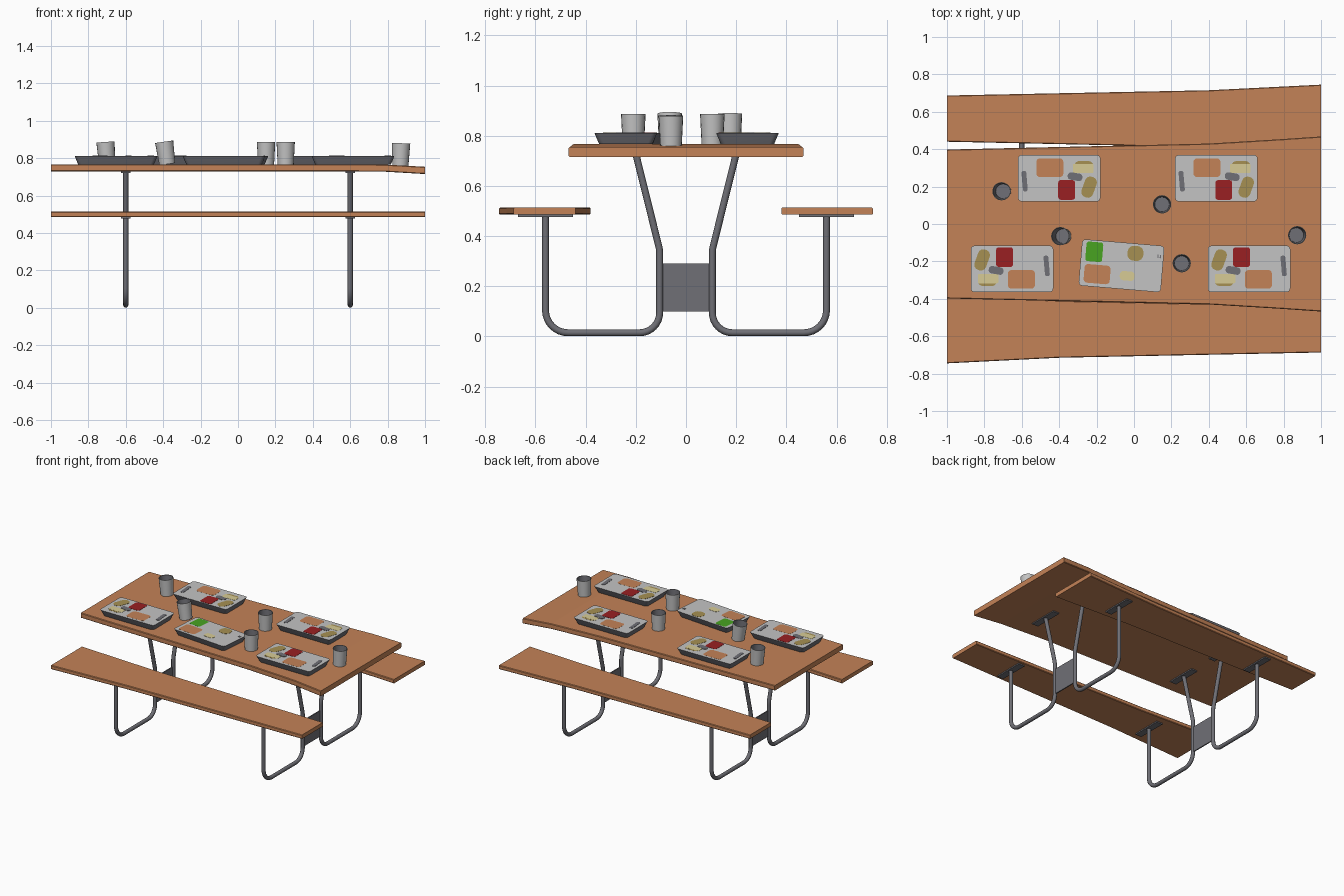
import bpy, bmesh, math
from mathutils import Vector, Matrix

if "Cube" in bpy.data.objects:
    bpy.data.objects.remove(bpy.data.objects["Cube"])


def mat(name, rgb):
    m = bpy.data.materials.new(name)
    m.diffuse_color = (*rgb, 1)
    m.use_nodes = True
    m.node_tree.nodes["Principled BSDF"].inputs["Base Color"].default_value = m.diffuse_color
    return m


WOOD = mat("warm wood", (0.55, 0.225, 0.095))
METAL = mat("dark steel", (0.16, 0.16, 0.18))
GREY = mat("light grey", (0.55, 0.55, 0.55))
RED = mat("dark red", (0.32, 0.014, 0.016))
GREEN = mat("green", (0.065, 0.37, 0.015))
PALE = mat("pale yellow", (0.68, 0.60, 0.30))
GOLD = mat("mustard", (0.38, 0.28, 0.085))


def finish(name, bm, mats, smooth=False):
    bmesh.ops.recalc_face_normals(bm, faces=bm.faces)
    me = bpy.data.meshes.new(name)
    bm.to_mesh(me)
    bm.free()
    for m in mats:
        me.materials.append(m)
    ob = bpy.data.objects.new(name, me)
    bpy.context.collection.objects.link(ob)
    if smooth:
        smooth_angle(ob)
    return ob


def smooth_angle(ob):
    bpy.ops.object.select_all(action='DESELECT')
    ob.select_set(True)
    bpy.context.view_layer.objects.active = ob
    bpy.ops.object.shade_smooth_by_angle(angle=math.radians(35))


def loft(bm, rings):
    """Skin closed rings of points; returns first cap, last cap."""
    vs = [[bm.verts.new(p) for p in r] for r in rings]
    n = len(vs[0])
    for a, b in zip(vs, vs[1:]):
        for i in range(n):
            bm.faces.new((a[i], a[(i + 1) % n], b[(i + 1) % n], b[i]))
    return bm.faces.new(vs[0][::-1]), bm.faces.new(vs[-1])


def box(name, c, s, m):
    bm = bmesh.new()
    bmesh.ops.create_cube(bm, size=1, matrix=Matrix.Translation(c) @ Matrix.Diagonal((*s, 1)))
    return finish(name, bm, [m])


def plank(name, stations):
    """Board through stations (x, y0, y1, z0, z1) with softened long edges."""
    bm = bmesh.new()
    e = 0.004
    loft(bm, [[(x, y0, z0 + e), (x, y0 + e, z0), (x, y1 - e, z0), (x, y1, z0 + e),
               (x, y1, z1 - e), (x, y1 - e, z1), (x, y0 + e, z1), (x, y0, z1 - e)]
              for x, y0, y1, z0, z1 in stations])
    return finish(name, bm, [WOOD])


# table top, widening and drooping at the right end
plank("table_top", [(-1, -.398, .398, .73, .767), (.4, -.43, .43, .73, .767),
                    (.78, -.453, .453, .728, .766), (1, -.468, .468, .715, .754)])

# benches, one is the other turned half round
for name, turn in (("back_bench", 0), ("front_bench", math.pi)):
    b = plank(name, [(-1, .44, .687, .485, .514), (.4, .41, .715, .485, .514),
                     (1, .38, .745, .485, .514)])
    b.data.transform(Matrix.Rotation(turn, 4, 'Z'))


def fillet(pts, radii, n=8):
    """Round the inner corners of a path."""
    pts = [Vector(p) for p in pts]
    out = [pts[0]]
    for a, p, b, r in zip(pts, pts[1:], pts[2:], radii):
        u, v = (a - p).normalized(), (b - p).normalized()
        half = u.angle(v) / 2
        c = p + (u + v).normalized() * (r / math.sin(half))
        d = r / math.tan(half)
        s, t = (p + u * d - c).normalized(), (p + v * d - c).normalized()
        w = s.angle(t)
        for i in range(n + 1):
            k = i / n
            out.append(c + (s * math.sin((1 - k) * w) + t * math.sin(k * w)) * (r / math.sin(w)))
    return out + [pts[-1]]


# bent tube legs with brackets and joining plates
for x in (-.6, .6):
    for s in (-1, 1):
        path = fillet([(x, s * .56, .48), (x, s * .56, .0145), (x, s * .105, .0145),
                       (x, s * .105, .345), (x, s * .2, .728)], [.09, .08, .12])
        cu = bpy.data.curves.new("tube_leg", 'CURVE')
        cu.dimensions = '3D'
        cu.bevel_depth = .0138
        cu.bevel_resolution = 4
        cu.use_fill_caps = True
        sp = cu.splines.new('POLY')
        sp.points.add(len(path) - 1)
        for q, p in zip(sp.points, path):
            q.co = (*p, 1)
        cu.materials.append(METAL)
        ob = bpy.data.objects.new("tube_leg", cu)
        bpy.context.collection.objects.link(ob)
        bpy.ops.object.select_all(action='DESELECT')
        ob.select_set(True)
        bpy.context.view_layer.objects.active = ob
        bpy.ops.object.convert(target='MESH')
        smooth_angle(bpy.context.view_layer.objects.active)
        box("bench_bracket", (x, s * .56, .481), (.05, .22, .009), METAL)
        box("table_bracket", (x, s * .2, .726), (.05, .22, .009), METAL)
    box("leg_plate", (x, 0, .195), (.008, .2, .19), METAL)


def rounded(w, h, r, z, n=4):
    """Rounded rectangle ring."""
    pts = []
    for k, (sx, sy) in enumerate(((1, 1), (-1, 1), (-1, -1), (1, -1))):
        for i in range(n + 1):
            a = math.pi / 2 * (k + i / n)
            pts.append((sx * (w / 2 - r) + r * math.cos(a), sy * (h / 2 - r) + r * math.sin(a), z))
    return pts


TOP = .811
FOOD = [("bread", WOOD, -.05, .056, .145, .10, .2, 0),
        ("sauce_back", GOLD, .132, .064, .10, .055, .45, 0),
        ("yellow_bar", PALE, .128, .052, .11, .05, .15, 0),
        ("fried_piece", GOLD, .16, -.048, .065, .115, .45, -20),
        ("red_pot", RED, .04, -.063, .09, .105, .15, 0),
        ("cutlery", METAL, -.185, -.016, .026, .11, .4, 5),
        ("grey_piece", METAL, .085, .008, .08, .04, .45, -10)]
FOOD2 = [("green_pot", GREEN, -.151, .062, .09, .105, .15, 0),
         ("bread", WOOD, -.126, -.056, .14, .10, .2, 0),
         ("fried_piece", GOLD, .069, .072, .085, .08, .42, 0),
         ("yellow_piece", PALE, .035, -.052, .08, .05, .4, 0),
         ("crumb", METAL, .19, .066, .006, .018, .3, 0),
         ("crumb", METAL, .203, .066, .006, .018, .3, 0)]

# trays with flat food patches
for tx, ty, ang, food in ((-.40, .245, 0, FOOD), (.44, .245, 0, FOOD), (-.652, -.24, 180, FOOD),
                          (.615, -.24, 180, FOOD), (-.067, -.223, -4.8, FOOD2)):
    place = Matrix.Translation((tx, ty, 0)) @ Matrix.Rotation(math.radians(ang), 4, 'Z')
    bm = bmesh.new()
    _, top = loft(bm, [rounded(.405, .212, .02, .766), rounded(.438, .246, .02, .806),
                       rounded(.441, .249, .02, TOP)])
    top.material_index = 1
    finish("food_tray", bm, [METAL, GREY], True).data.transform(place)
    for i, (name, m, x, y, w, h, r, a) in enumerate(food):
        bm = bmesh.new()
        rad = r * min(w, h)
        loft(bm, [rounded(w, h, rad, TOP - .001), rounded(w, h, rad, TOP + .0005 + i * .0003)])
        local = Matrix.Translation((x, y, 0)) @ Matrix.Rotation(math.radians(a), 4, 'Z')
        finish(name, bm, [m]).data.transform(place @ local)


def circle(r, z, n=20):
    return [(r * math.cos(2 * math.pi * i / n), r * math.sin(2 * math.pi * i / n), z) for i in range(n)]


# open cups, dark inside, some leaning
for x, y, z, lean in ((-.70, .175, .766, -4), (-.378, -.065, .768, -8), (.15, .105, .766, 0),
                      (.255, -.21, .766, 0), (.868, -.06, .759, 2)):
    bm = bmesh.new()
    loft(bm, [circle(.043, 0), circle(.049, .121), circle(.0455, .121), circle(.039, .006)])
    for f in bm.faces:
        inner = all(math.hypot(v.co.x, v.co.y) < .046 and v.co.z > .003 for v in f.verts)
        f.material_index = 1 if inner else 0
    cup = finish("cup", bm, [GREY, METAL], True)
    cup.data.transform(Matrix.Translation((x, y, z)) @ Matrix.Rotation(math.radians(lean), 4, 'Y'))
